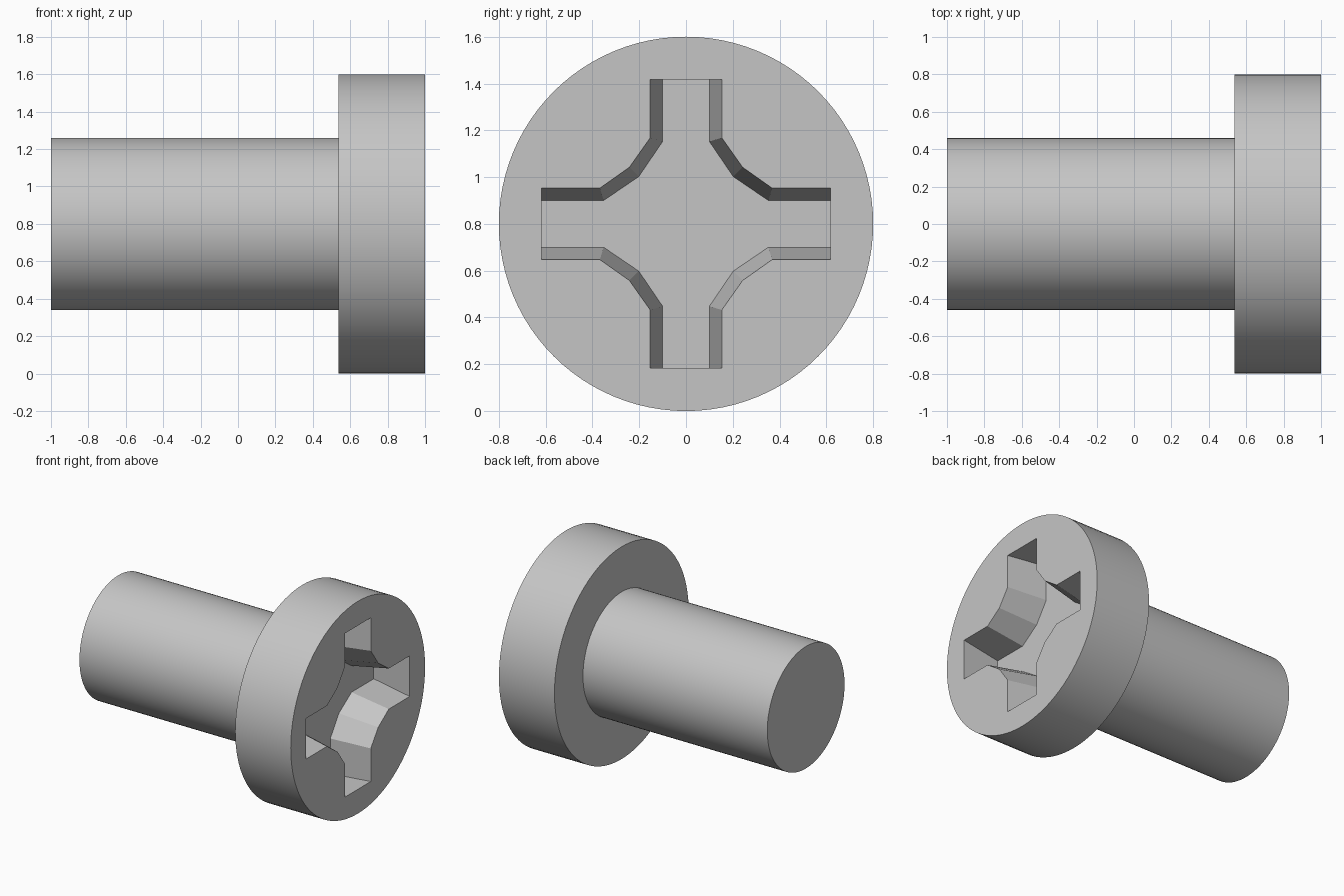
import bpy, bmesh, math
from mathutils import Matrix

cube = bpy.data.objects.get("Cube")
if cube:
    bpy.data.objects.remove(cube, do_unlink=True)

AXIS_Z = 0.8
SMOOTH = math.radians(15)

steel = bpy.data.materials.new("grey steel")
steel.use_nodes = True
GREY = (0.56, 0.56, 0.56, 1)
steel.diffuse_color = GREY
steel.node_tree.nodes["Principled BSDF"].inputs["Base Color"].default_value = GREY


def add_object(name, bm):
    bmesh.ops.recalc_face_normals(bm, faces=bm.faces)
    mesh = bpy.data.meshes.new(name)
    bm.to_mesh(mesh)
    bm.free()
    mesh.materials.append(steel)
    obj = bpy.data.objects.new(name, mesh)
    bpy.context.collection.objects.link(obj)
    return obj


def select_only(obj):
    bpy.ops.object.select_all(action='DESELECT')
    obj.select_set(True)
    bpy.context.view_layer.objects.active = obj


def rod(name, x0, x1, radius):
    """Cylinder lying along x."""
    bm = bmesh.new()
    place = Matrix.Translation(((x0 + x1) / 2, 0, AXIS_Z)) @ Matrix.Rotation(math.pi / 2, 4, 'Y')
    bmesh.ops.create_cone(bm, cap_ends=True, segments=96, radius1=radius,
                          radius2=radius, depth=x1 - x0, matrix=place)
    return add_object(name, bm)


def cross_ring(bm, x, w, bend, mid):
    """Cross outline with chamfered inner corners: one quadrant turned four times."""
    reach = 0.617
    quadrant = [(reach, w), (bend, w), (mid, mid), (w, bend), (w, reach)]
    ring = []
    for k in range(4):
        for y, z in quadrant:
            for _ in range(k):
                y, z = -z, y
            ring.append(bm.verts.new((x, y, z + AXIS_Z)))
    return ring


# Shaft and head
shaft = rod("shaft", -1, 0.55, 0.46)
head = rod("head", 0.537, 1, 0.8)

# Tapered cross recess
bm = bmesh.new()
rings = [cross_ring(bm, 0.7, 0.1, 0.352, 0.202),
         cross_ring(bm, 1.0, 0.153, 0.368, 0.242),
         cross_ring(bm, 1.1, 0.153, 0.368, 0.242)]
for a, b in zip(rings, rings[1:]):
    for i in range(len(a)):
        j = (i + 1) % len(a)
        bm.faces.new((a[i], a[j], b[j], b[i]))
bm.faces.new(rings[0])
bm.faces.new(rings[-1])
cutter = add_object("recess_cutter", bm)
cutter.hide_render = True

cut = head.modifiers.new("recess", 'BOOLEAN')
cut.operation = 'DIFFERENCE'
cut.solver = 'EXACT'
cut.object = cutter
select_only(head)
bpy.ops.object.modifier_apply(modifier=cut.name)
bpy.data.objects.remove(cutter, do_unlink=True)

# Smooth round sides, crisp edges
for part in (shaft, head):
    select_only(part)
    bpy.ops.object.shade_smooth_by_angle(angle=SMOOTH)
